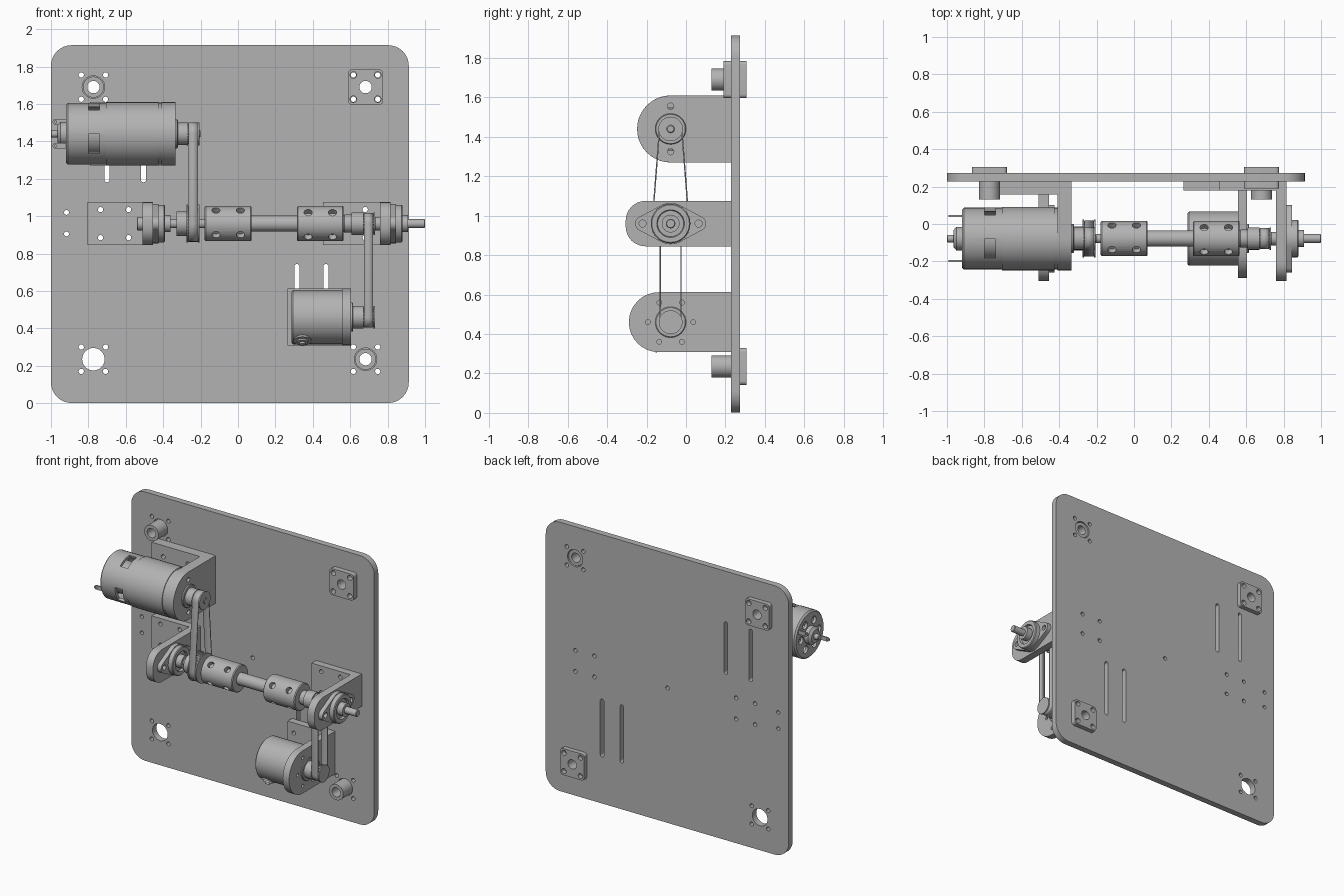
import bpy, bmesh, math
from mathutils import Vector, Matrix, geometry

if "Cube" in bpy.data.objects:
    bpy.data.objects.remove(bpy.data.objects["Cube"])

grey = bpy.data.materials.new("plain grey")
grey.use_nodes = True
grey.diffuse_color = (0.45, 0.45, 0.45, 1)
grey.node_tree.nodes["Principled BSDF"].inputs["Base Color"].default_value = grey.diffuse_color

AY = -0.078                                  # depth of every rotating axis
TOP, MID, LOW = 1.44, 0.96, 0.46             # heights of the three axes
FRONT, BACK = 0.228, 0.273                   # faces of the base plate


def prism(bm, circles, a, b, axis="x", caps=True):
    """Extrude the hull of some circles (u, v, radius) from a to b."""
    pts = []
    for u, v, r in circles:
        n = 32 if r else 1
        pts += [Vector((u + r * math.cos(math.tau * i / n), v + r * math.sin(math.tau * i / n)))
                for i in range(n)]
    loop = [pts[i] for i in geometry.convex_hull_2d(pts)]
    rows = [[bm.verts.new((d, p.x, p.y) if axis == "x" else (p.x, d, p.y)) for p in loop]
            for d in (a, b)]
    n = len(loop)
    for i in range(n):
        j = (i + 1) % n
        bm.faces.new((rows[0][i], rows[0][j], rows[1][j], rows[1][i]))
    if caps:
        bm.faces.new(rows[0])
        bm.faces.new(rows[1])


def finish(name, bm, cutter=None):
    """Turn a bmesh into a shaded object, subtracting the cutter bmesh."""
    made = []
    for b in (bm, cutter):
        if b is None:
            continue
        bmesh.ops.recalc_face_normals(b, faces=b.faces)
        me = bpy.data.meshes.new(name)
        b.to_mesh(me)
        b.free()
        me.materials.append(grey)
        ob = bpy.data.objects.new(name, me)
        bpy.context.collection.objects.link(ob)
        made.append(ob)
    ob = made[0]
    bpy.ops.object.select_all(action="DESELECT")
    bpy.context.view_layer.objects.active = ob
    ob.select_set(True)
    if cutter is not None:
        mod = ob.modifiers.new("cut", "BOOLEAN")
        mod.operation, mod.solver, mod.object = "DIFFERENCE", "EXACT", made[1]
        bpy.ops.object.modifier_apply(modifier="cut")
        bpy.data.objects.remove(made[1])
    bpy.ops.object.shade_smooth_by_angle(angle=math.radians(30))
    return ob


def slab(name, circles, a, b, axis="x", holes=()):
    bm, cut = bmesh.new(), None
    prism(bm, circles, a, b, axis)
    if holes:
        cut = bmesh.new()
        for h in holes:
            prism(cut, h, a - 0.05, b + 0.05, axis)
    return finish(name, bm, cut)


def lathe(name, profile, z, closed=False, cutter=None):
    """Spin a profile of (x, radius) around the axis at height z."""
    bm = bmesh.new()
    vs = [bm.verts.new((x, AY + r, z)) for x, r in profile]
    pairs = list(zip(vs, vs[1:] + vs[:1]))
    es = [bm.edges.new(p) for p in (pairs if closed else pairs[:-1])]
    bmesh.ops.spin(bm, geom=vs + es, cent=(0, AY, z), axis=(1, 0, 0), angle=math.tau, steps=40)
    bmesh.ops.remove_doubles(bm, verts=bm.verts, dist=0.0001)
    return finish(name, bm, cutter)


def rod(name, x0, x1, r, z, c=0.004):
    return lathe(name, [(x0, 0), (x0, r - c), (x0 + c, r), (x1 - c, r), (x1, r - c), (x1, 0)], z)


def square(x, z, h, r):
    return [(x + sx * (h - r), z + sz * (h - r), r) for sx in (-1, 1) for sz in (-1, 1)]


def corners(x, z, d, e, r):
    return [[(x + sx * d, z + sz * e, r)] for sx in (-1, 1) for sz in (-1, 1)]


# Base plate with mounting holes and adjustment slots
mounts = [(x, z) for x in (-0.773, 0.682) for z in (0.235, 1.69)]
holes = [[(-0.045, MID, 0.014)], [(-0.917, 1.02, 0.013)], [(-0.917, 0.905, 0.013)]]
for x, z in mounts:
    holes += [[(x, z, 0.06)]] + corners(x, z, 0.065, 0.065, 0.014)
for x in (-0.66, 0.605):
    holes += corners(x, MID, 0.075, 0.075, 0.014)
holes += [[(x, 1.195, 0.014), (x, 1.54, 0.014)] for x in (-0.7, -0.505)]
holes += [[(x, 0.345, 0.014), (x, 0.73, 0.014)] for x in (0.315, 0.47)]
slab("base_plate", square(-0.0435, 0.9575, 0.9565, 0.11), FRONT, BACK, "y", holes)

# Flanged bushings: two from behind, one from the front, one hole left open
for (x, z), behind in zip(mounts[1:], (True, True, False)):
    f0, f1 = (BACK, 0.306) if behind else (0.19, FRONT)
    b0, b1 = (0.13, BACK) if behind else (FRONT, 0.265)
    slab("bushing_flange", square(x, z, 0.094, 0.02), f0, f1, "y",
         [[(x, z, 0.033)]] + corners(x, z, 0.065, 0.065, 0.018))
    slab("bushing_sleeve", [(x, z, 0.056)], b0, b1, "y", [[(x, z, 0.033)]])


def bracket(name, x_foot, x0, x1, z, half, cy, r, t, face_holes, foot_holes):
    """Angle bracket: rounded upright plus a foot lying on the base plate."""
    dz = half - r
    slab(name + "_upright", [(cy, z - dz, r), (cy, z + dz, r), (FRONT, z - half, 0),
                             (FRONT, z + half, 0)], x0, x1, "x", face_holes)
    slab(name + "_foot", [(x, z + s * half, 0) for x in (x_foot, x0) for s in (-1, 1)],
         FRONT - t, FRONT, "y", foot_holes)


bracket("large_motor_bracket", -0.79, -0.41, -0.335, TOP, 0.17, AY, 0.17, 0.07,
        [[(AY, TOP + s * 0.115, 0.016)] for s in (-1, 1)], corners(-0.6025, TOP, 0.0975, 0.09, 0.016))
bracket("small_motor_bracket", 0.265, 0.555, 0.605, LOW, 0.152, -0.138, 0.152, 0.05,
        [[(AY + 0.115 * math.cos(k * math.pi / 3), LOW + 0.115 * math.sin(k * math.pi / 3), 0.012)]
         for k in range(6)], corners(0.3925, LOW, 0.0775, 0.08, 0.014))

# Bearing brackets with flanged bearings on their outer faces
for side, foot, x in (("right", -0.805, -0.455), ("left", 0.455, 0.815)):
    bracket(side + "_bearing_bracket", foot, x - 0.055, x, MID, 0.115, -0.206, 0.1, 0.05, [],
            corners((foot + x - 0.03) / 2 - 0.015, MID, 0.075, 0.075, 0.014))
    slab(side + "_bearing_flange", [(AY, MID, 0.105), (AY - 0.142, MID, 0.038), (AY + 0.142, MID, 0.038)],
         x, x + 0.03, "x", [[(AY + s * 0.142, MID, 0.018)] for s in (-1, 1)])
    lathe(side + "_bearing_housing", [(x + 0.028, 0), (x + 0.028, 0.1), (x + 0.06, 0.1), (x + 0.065, 0.095),
                                      (x + 0.065, 0.07), (x + 0.05, 0.066), (x + 0.05, 0.045),
                                      (x + 0.093, 0.045), (x + 0.093, 0)], MID)
    rod(side + "_bearing_collar", x - 0.085, x - 0.05, 0.036, MID)

# Shafts and couplings
rod("right_shaft", -0.54, -0.1, 0.024, MID)
rod("middle_shaft", 0.0, 0.4, 0.043, MID)
rod("left_shaft", 0.48, 1.0, 0.024, MID)
rod("shaft_collar", 0.565, 0.612, 0.048, MID)


def coupling(name, x0, x1, turn):
    cut = bmesh.new()
    for x in (x0 + 0.06, x1 - 0.06):
        for k in range(4):
            spin = Matrix.Rotation(math.radians(turn + 90 * k), 4, "X")
            bmesh.ops.create_cone(cut, cap_ends=True, segments=20, radius1=0.022, radius2=0.022, depth=0.08,
                                  matrix=Matrix.Translation((x, AY, MID)) @ spin @ Matrix.Translation((0, 0, 0.1)))
    c = 0.006
    lathe(name, [(x0, 0), (x0, 0.088), (x0 + c, 0.094), (x1 - c, 0.094), (x1, 0.088), (x1, 0)],
          MID, cutter=cut)


coupling("right_coupling", -0.178, 0.073, 40)
coupling("left_coupling", 0.315, 0.565, 50)


# Toothed pulleys: hub, two rims and a groove for the belt
def pulley(name, x, z, hub, r):
    g, w = x + 0.055, 0.062
    lathe(name + "_body", [(x, 0), (x, hub), (g, hub), (g, r), (g + 0.008, r), (g + 0.008, r - 0.012),
                           (g + w, r - 0.012), (g + w, r), (g + w + 0.008, r), (g + w + 0.008, 0)], z)
    bm = bmesh.new()
    n = round(r * 300)
    for i in range(n):
        a = math.tau * i / n
        prism(bm, [(AY + (r - 0.011) * math.cos(a), z + (r - 0.011) * math.sin(a), 0.004)], g + 0.008, g + w)
    finish(name + "_teeth", bm)


def belt(name, x0, x1, wheels):
    bm = bmesh.new()
    prism(bm, [(AY, z, r) for z, r in wheels], x0, x1, "x", caps=False)
    ob = finish(name, bm)
    mod = ob.modifiers.new("thickness", "SOLIDIFY")
    mod.thickness = 0.007


pulley("large_motor_pulley", -0.33, TOP, 0.06, 0.062)
pulley("right_shaft_pulley", -0.33, MID, 0.065, 0.102)
pulley("small_motor_pulley", 0.608, LOW, 0.06, 0.06)
pulley("left_shaft_pulley", 0.608, MID, 0.06, 0.06)
belt("right_belt", -0.265, -0.215, [(TOP, 0.06), (MID, 0.097)])
belt("left_belt", 0.674, 0.722, [(LOW, 0.056), (MID, 0.056)])

# Large motor: hollow vented can, sleeve, core, rear hub, shaft and terminals
cut = bmesh.new()
for k in range(4):
    turn = Matrix.Rotation(math.radians(20 + 90 * k), 4, "X")
    bmesh.ops.create_cube(cut, size=1, matrix=Matrix.Translation((-0.77, AY, TOP)) @ turn
                          @ Matrix.Translation((0, 0.155, 0)) @ Matrix.Diagonal((0.06, 0.07, 0.11, 1)))
for k in range(6):
    a = math.radians(k * 60 + 58)
    prism(cut, [(AY + 0.1 * math.cos(a), TOP + 0.1 * math.sin(a), 0.026)], -0.95, -0.88)
lathe("large_motor_can", [(-0.92, 0.06), (-0.92, 0.155), (-0.91, 0.165), (-0.41, 0.165),
                          (-0.41, 0.145), (-0.9, 0.145), (-0.9, 0.06)], TOP, True, cut)
lathe("large_motor_sleeve", [(-0.705, 0.16), (-0.705, 0.17), (-0.425, 0.17), (-0.425, 0.16)], TOP, True)
rod("large_motor_core", -0.86, -0.42, 0.11, TOP)
lathe("large_motor_rear_hub", [(-0.965, 0), (-0.965, 0.045), (-0.95, 0.063), (-0.88, 0.063), (-0.88, 0)], TOP)
rod("large_motor_front_boss", -0.34, -0.322, 0.078, TOP)
rod("large_motor_shaft", -1.0, -0.2, 0.02, TOP)
for s in (-1, 1):
    y, z = AY + s * 0.12, TOP + s * 0.064
    slab("motor_terminal", [(-0.977, z, 0.014), (-0.91, z, 0.014)], y - 0.005, y + 0.005, "y",
         [[(-0.975, z, 0.006)]])

# Small motor: plain can, boss, shaft and a cable nipple on its underside
lathe("small_motor_can", [(0.285, 0), (0.285, 0.135), (0.295, 0.145), (0.556, 0.145), (0.556, 0)], LOW)
rod("small_motor_front_boss", 0.6, 0.615, 0.078, LOW)
rod("small_motor_shaft", 0.6, 0.728, 0.02, LOW)
bm = bmesh.new()
aim = Vector((0, -0.5, -0.87)).to_track_quat("Z", "Y").to_matrix().to_4x4()
for r, d in ((0.048, 0.148), (0.03, 0.158), (0.015, 0.17)):
    bmesh.ops.create_cone(bm, cap_ends=True, segments=24, radius1=r, radius2=r, depth=0.05,
                          matrix=Matrix.Translation((0.345, AY, LOW)) @ aim @ Matrix.Translation((0, 0, d - 0.025)))
finish("small_motor_nipple", bm)
